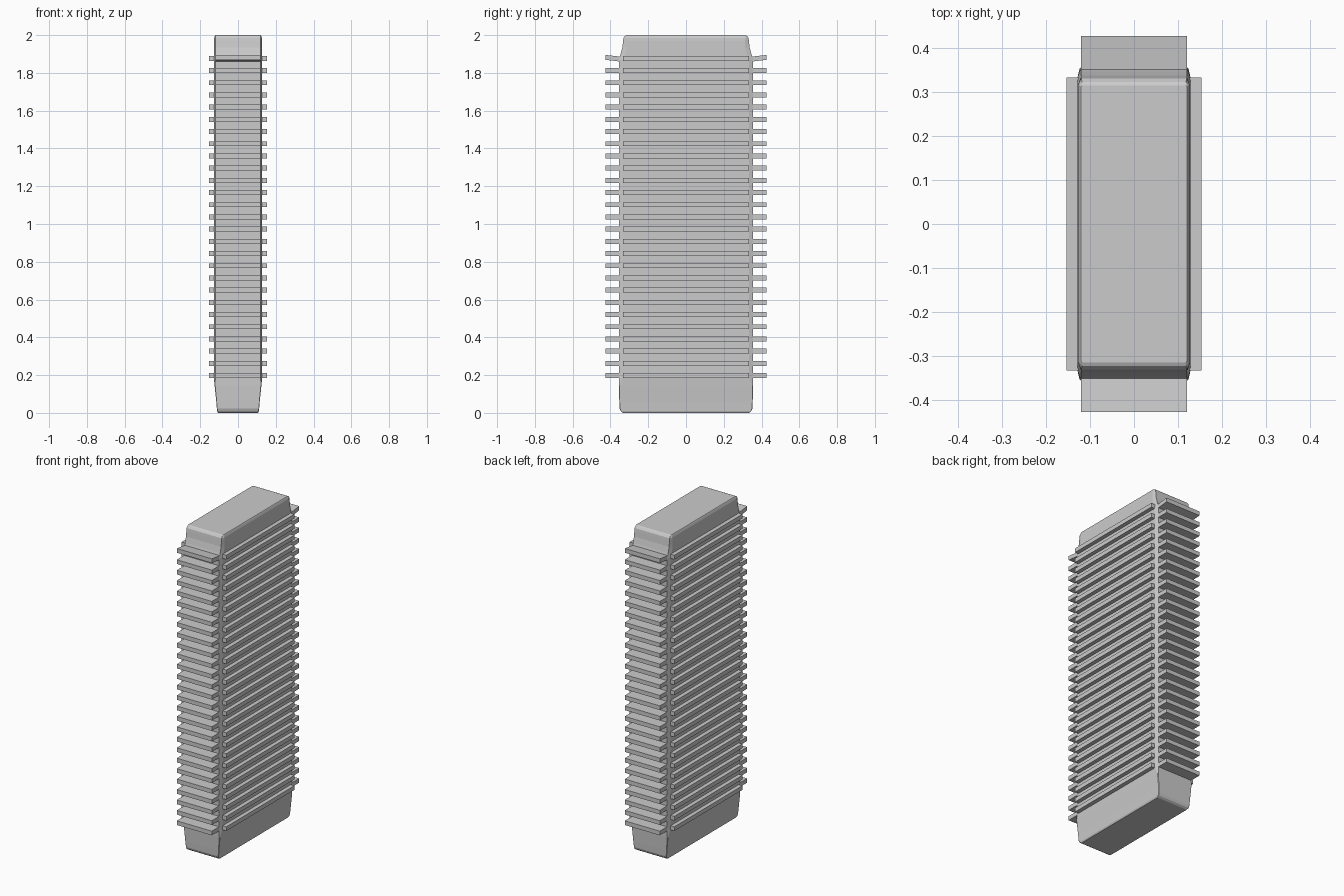
import bpy, bmesh

if "Cube" in bpy.data.objects:
    bpy.data.objects.remove(bpy.data.objects["Cube"])

FINS = 27
FIRST_Z, PITCH, THICK = 0.1975, 0.0646, 0.026


def finish(bm, name):
    bmesh.ops.recalc_face_normals(bm, faces=bm.faces)
    mesh = bpy.data.meshes.new(name)
    bm.to_mesh(mesh)
    bm.free()
    ob = bpy.data.objects.new(name, mesh)
    bpy.context.collection.objects.link(ob)
    return ob


def loft(name, rings):
    """Skin stacked chamfered rectangles: z, half x, half y, chamfer x, chamfer y."""
    bm = bmesh.new()
    loops = []
    for z, hx, hy, cx, cy in rings:
        a, b = hx - cx, hy - cy
        pts = [(hx, -b), (hx, b), (a, hy), (-a, hy),
               (-hx, b), (-hx, -b), (-a, -hy), (a, -hy)]
        loops.append([bm.verts.new((x, y, z)) for x, y in pts])
    for low, high in zip(loops, loops[1:]):
        for i in range(8):
            j = (i + 1) % 8
            bm.faces.new((low[i], low[j], high[j], high[i]))
    bm.faces.new(loops[0][::-1])
    bm.faces.new(loops[-1])
    return finish(bm, name)


def fin_stack(name, x0, x1, y0, y1, tilt=0.0):
    """Stack of flat plates; the top plate's outer y edge is raised by tilt."""
    bm = bmesh.new()
    for i in range(FINS):
        z = FIRST_Z + i * PITCH
        verts = bmesh.ops.create_cube(bm, size=1)["verts"]
        for v in verts:
            outer = abs(y0 if v.co.y < 0 else y1) > 0.4
            v.co = (x0 if v.co.x < 0 else x1,
                    y0 if v.co.y < 0 else y1,
                    z + v.co.z * THICK)
            if i == FINS - 1 and tilt:
                v.co.z += tilt if outer else -tilt
    return finish(bm, name)


# Core body: tapered foot, chamfered column, curved-in head
loft("body", [
    (0.000, 0.106, 0.333, 0.002, 0.002),
    (0.008, 0.111, 0.345, 0.002, 0.002),
    (0.022, 0.112, 0.351, 0.002, 0.002),
    (0.060, 0.115, 0.353, 0.002, 0.002),
    (0.145, 0.124, 0.356, 0.003, 0.004),
    (0.190, 0.128, 0.356, 0.008, 0.022),
    (1.870, 0.128, 0.356, 0.008, 0.022),
    (1.900, 0.128, 0.346, 0.008, 0.024),
    (1.935, 0.128, 0.337, 0.008, 0.024),
    (1.970, 0.128, 0.333, 0.008, 0.020),
    (1.985, 0.127, 0.331, 0.007, 0.016),
    (1.996, 0.123, 0.323, 0.005, 0.008),
    (2.000, 0.120, 0.314, 0.002, 0.002),
])

# Cooling fins on the narrow ends and the broad sides
for s, end, side in ((-1, "front", "left"), (1, "back", "right")):
    fin_stack(end + "_fins", -0.12, 0.12, *sorted((s * 0.34, s * 0.427)), tilt=0.005)
    fin_stack(side + "_fins", *sorted((s * 0.115, s * 0.153)), -0.333, 0.333)
